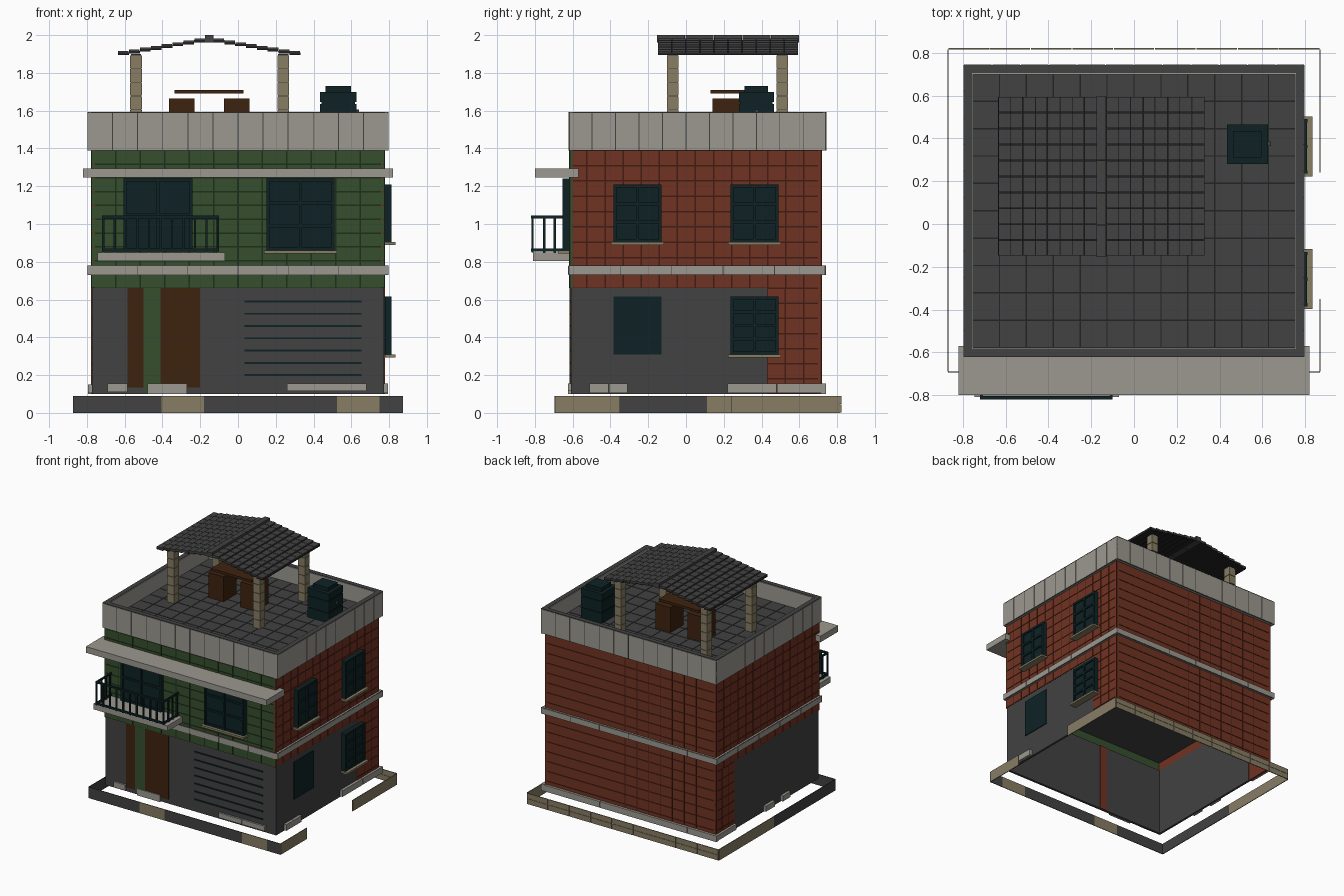
import bpy
import bmesh
from mathutils import Matrix

cube = bpy.data.objects.get("Cube")
if cube:
    bpy.data.objects.remove(cube, do_unlink=True)


def material(name, rgb):
    m = bpy.data.materials.new(name)
    m.use_nodes = True
    m.diffuse_color = (*rgb, 1)
    m.node_tree.nodes["Principled BSDF"].inputs["Base Color"].default_value = (*rgb, 1)
    return m


GREEN = material("green_brick", (.036, .078, .027))
GREEN_JOINT = material("green_joint", (.012, .028, .010))
RED = material("red_brick", (.165, .033, .016))
RED_JOINT = material("red_joint", (.055, .012, .007))
GREY = material("dark_grey", (.054, .054, .055))
GREY_JOINT = material("black_grey", (.016, .016, .017))
CONCRETE = material("pale_concrete", (.33, .315, .275))
TAN = material("tan_stone", (.242, .205, .127))
TEAL = material("dark_teal", (.0045, .0165, .0185))
BROWN = material("brown_wood", (.047, .0165, .0045))


def part(name, boxes):
    """One object from (material, x0, x1, y0, y1, z0, z1) boxes."""
    bm = bmesh.new()
    mats = []
    for mat, *ext in boxes:
        if mat not in mats:
            mats.append(mat)
        lo, hi = ext[0::2], ext[1::2]
        mid = [(a + b) / 2 for a, b in zip(lo, hi)]
        size = [abs(b - a) for a, b in zip(lo, hi)]
        new = bmesh.ops.create_cube(bm, size=1, matrix=Matrix.LocRotScale(mid, None, size))
        for face in {f for v in new["verts"] for f in v.link_faces}:
            face.material_index = mats.index(mat)
    mesh = bpy.data.meshes.new(name)
    bm.to_mesh(mesh)
    bm.free()
    for m in mats:
        mesh.materials.append(m)
    obj = bpy.data.objects.new(name, mesh)
    bpy.context.collection.objects.link(obj)


def slab(mat, axis, d0, d1, u, v):
    """Box lying across an axis; u and v are ranges on the other two axes."""
    ranges = [u, v]
    ranges.insert(axis, (min(d0, d1), max(d0, d1)))
    return (mat, *ranges[0], *ranges[1], *ranges[2])


def split(lo, hi, step):
    n = max(1, round((hi - lo) / step))
    return [(lo + (hi - lo) * i / n, lo + (hi - lo) * (i + 1) / n) for i in range(n)]


def masonry(name, axis, s, pos, u, v, du, dv, mat, joint, gap=.004):
    """Wall slab, recessed joint layer and a grid of raised blocks."""
    boxes = [slab(mat, axis, pos - s * .02, pos - s * .008, u, v),
             slab(joint, axis, pos - s * .008, pos - s * .003, u, v)]
    for a, b in split(*u, du):
        for c, d in split(*v, dv):
            boxes.append(slab(mat, axis, pos - s * .003, pos,
                              (a + gap, b - gap), (c + gap, d - gap)))
    part(name, boxes)


def window(name, axis, s, pos, u, v, depth=.035, rows=3, sill=True):
    """Glass panel with frame, mullion, crossbars and a sill."""
    t, out = .016, pos + s * depth
    mid = sum(u) / 2
    boxes = [slab(TEAL, axis, pos - s * .01, out - s * .012, u, v)]
    for a in (u[0], mid - t / 2, u[1] - t):
        boxes.append(slab(TEAL, axis, pos, out, (a, a + t), v))
    for i in range(rows + 1):
        c = v[0] + (v[1] - v[0] - t) * i / rows
        boxes.append(slab(TEAL, axis, pos, out - s * .002, u, (c, c + t)))
    part(name, boxes)
    if sill:
        part(name + "_sill", [slab(TAN, axis, pos, out + s * .022,
                                   (u[0] - .013, u[1] + .013), (v[0] - .016, v[0]))])


X, F, B = .777, -.62, .72            # wall planes: sides, front, back
Z0, Z1, Z2 = .1, .66, 1.39           # wall bottom, ground panel top, wall top

# Brick walls
masonry("front_upper_wall", 1, -1, F, (-X, X), (Z1, Z2), .13, .072, GREEN, GREEN_JOINT)
masonry("back_wall_left", 1, 1, B, (.05, X), (Z0, Z2), 2, .08, RED, RED_JOINT)
masonry("back_wall_middle", 1, 1, B, (-.6, .05), (Z0, Z2), .115, .08, RED, RED_JOINT)
masonry("back_wall_right", 1, 1, B, (-X, -.6), (Z0, Z2), 2, .08, RED, RED_JOINT)
for s, side, y in ((1, "left", .43), (-1, "right", .48)):
    masonry(side + "_upper_wall", 0, s, s * X, (F, B), (Z1, Z2), .095, .08, RED, RED_JOINT)
    masonry(side + "_lower_brick", 0, s, s * X, (y, B), (Z0, Z1), .095, .08, RED, RED_JOINT)
    part(side + "_lower_panel", [slab(GREY, 0, s * .755, s * .773, (F + .01, y), (Z0, Z1))])

# Ground floor front, doors and shutter
part("front_lower_wall", [(GREY, -.773, .773, F + .01, F + .03, Z0, Z1)])
part("inner_jamb", [(RED, -.22, -.15, F + .03, F + .035, Z0, Z1)])
part("front_doors", [(BROWN, -.585, -.5, F + .003, F + .01, .135, Z1),
                     (GREEN, -.5, -.41, F + .003, F + .01, .115, Z1),
                     (BROWN, -.41, -.2, F + .003, F + .01, .135, Z1)])
part("shutter_slats", [(TEAL, .035, .655, F + .003, F + .01, z, z + .01)
                       for z in (.195 + .065 * i for i in range(7))])
part("ground_ceiling", [(GREY, -X + .02, X - .02, F + .02, B - .02, .73, .75)])

# Belt course around the house
masonry("belt_front", 1, -1, F - .006, (-.797, .797), (.73, .78), .26, .1, CONCRETE, GREY, .002)
masonry("belt_back", 1, 1, .742, (-.797, .797), (.73, .78), .26, .1, CONCRETE, GREY, .002)
for s, side in ((1, "left"), (-1, "right")):
    masonry("belt_" + side, 0, s, s * .797, (F, .74), (.73, .78), .26, .1, CONCRETE, GREY, .002)

# Base blocks at the foot of the walls
blocks = [(CONCRETE, a, b, F - .005, F + .01, c, .155) for a, b, c in
          ((-.69, -.585, .11), (-.48, -.27, .1), (.26, .47, .115), (.472, .68, .115))]
blocks += [(CONCRETE, X - .01, .795, a, b, Z0 + .005, .155)
           for a, b in ((-.51, -.41), (-.408, -.31), (.22, .48), (.482, .74))]
blocks += [(CONCRETE, -.795, -X + .01, a, b, Z0 + .005, .15)
           for a, b in ((-.22, -.12), (-.02, .1), (.48, .74))]
blocks += [(CONCRETE, a + .001, b - .001, B - .005, .74, Z0, .15) for a, b in split(-.795, .795, .26)]
part("base_blocks", blocks)

# Parapet and roof deck
P0, P1, TOP, W = -.622, .745, 1.59, .045
masonry("parapet_front", 1, -1, P0, (-.797, .797), (Z2, TOP), .13, .2, CONCRETE, GREY, .0025)
masonry("parapet_back", 1, 1, P1, (-.797, .797), (Z2, TOP), .13, .2, CONCRETE, GREY, .0025)
for s, side in ((1, "left"), (-1, "right")):
    masonry("parapet_" + side, 0, s, s * .797, (P0, P1), (Z2, TOP), .13, .2,
            CONCRETE, GREY, .0025)
core, cap = [], []
for mat, out, inner, z0, z1, into in ((CONCRETE, .016, W, Z2, TOP, core),
                                      (GREY, .001, W - .006, TOP, TOP + .003, cap)):
    for s in (1, -1):
        into.append(slab(mat, 0, s * (.797 - out), s * (.797 - inner),
                         (P0 + out, P1 - out), (z0, z1)))
    for y, s in ((P0, 1), (P1, -1)):
        into.append(slab(mat, 1, y + s * out, y + s * inner,
                         (-.797 + out, .797 - out), (z0, z1)))
part("parapet_core", core)
part("parapet_cap", cap)
masonry("roof_deck", 2, 1, 1.46, (-.755, .755), (-.578, .702), .13, .13, GREY, GREY_JOINT, .003)

# Front canopy, balcony and railing
part("canopy", [(CONCRETE, -.82, .82, -.8, -.57, 1.245, 1.295)])
part("balcony_slab", [(CONCRETE, -.745, -.07, -.81, F + .005, .805, .85)])
r = .006
rail = [(TEAL, -.72, -.1, -.82, -.805, z, z + .014) for z in (.855, 1.03)]
rail += [(TEAL, x - r, x + r, -.819, -.807, .85, 1.04)
         for x in (-.714 + .0608 * i for i in range(11))]
for x in (-.713, -.107):
    rail += [(TEAL, x - r, x + r, -.82, F, z, z + .014) for z in (.855, 1.03)]
    rail += [(TEAL, x - r, x + r, y - r, y + r, .85, 1.04) for y in (-.75, -.695, -.64)]
part("balcony_railing", rail)

# Windows
window("balcony_door", 1, -1, F, (-.605, -.24), (.855, 1.24), rows=2, sill=False)
window("front_window", 1, -1, F, (.15, .51), (.86, 1.24), rows=3)
for i, u in enumerate(((-.385, -.13), (.235, .49))):
    window("side_upper_window_%d" % i, 0, 1, X, u, (.905, 1.21))
window("side_lower_window", 0, 1, X, (.235, .49), (.31, .615), rows=4)
part("side_lower_shutter", [(TEAL, X - .01, X + .003, -.385, -.13, .31, .615)])

# Low curb around the plot
curb = []
for a, b, m in ((-.87, -.405, GREY), (-.405, -.18, TAN), (-.18, .525, GREY),
                (.525, .75, TAN), (.75, .87, GREY)):
    curb.append((m, a, b, -.695, -.69, 0, .09))
curb += [(TAN, a + .002, b - .002, .815, .822, c + .001, d - .001)
         for a, b in split(-.87, .87, .2) for c, d in split(0, .09, .045)]
for x, spans in ((.87, ((-.69, -.35, TAN), (.24, .815, TAN))),
                 (-.87, ((-.69, .11, GREY), (.11, .815, TAN)))):
    curb += [(m, x - .003, x + .003, a, b, 0, .09) for a, b, m in spans]
part("curb", curb)

# Pergola posts, stacked stones on a dark core
for i, (x, y) in enumerate((x, y) for x in (-.54, .24) for y in (-.07, .51)):
    h = .031
    stones = [(TAN, x - h, x + h, y - h, y + h, a + .002, b - .002)
              for a, b in split(1.46, 1.895, .073)]
    stones.append((GREY, x - h + .004, x + h - .004, y - h + .004, y + h - .004, 1.46, 1.9))
    part("pergola_post_%d" % i, stones)

# Pergola roof: stepped tile courses falling both ways from the ridge
tiles = [(GREY, -.175, -.13, a + .001, b - .001, 1.96, 2.0) for a, b in split(-.155, .6, .15)]
for s in (1, -1):
    for i in range(8):
        x0 = -.1525 + s * (.0225 + .0575 * i)
        x1, z = x0 + s * .0575, 1.981 - .0094 * i
        tiles.append((GREY_JOINT, min(x0, x1), max(x0, x1), -.148, .593, z - .021, z - .008))
        for a, b in split(-.15, .595, .0745):
            tiles.append((GREY, min(x0, x1) + .001, max(x0, x1) - .001,
                          a + .002, b - .002, z - .018, z))
part("pergola_roof", tiles)

# Table with two seats
part("table_top", [(BROWN, -.335, .03, .13, .31, 1.69, 1.71)])
part("seats", [(BROWN, x, x + .135, .14, .31, 1.46, 1.665) for x in (-.365, -.075)])

# Water tank in stacked bands with a lid and outlet
part("water_tank", [(TEAL, .434, .627, .28, .465, 1.46, 1.54),
                    (TEAL, .441, .62, .287, .458, 1.54, 1.55),
                    (TEAL, .434, .627, .28, .465, 1.55, 1.635),
                    (TEAL, .441, .62, .287, .458, 1.635, 1.645),
                    (TEAL, .434, .627, .28, .465, 1.645, 1.7),
                    (TEAL, .463, .597, .31, .435, 1.7, 1.73)])
part("tank_outlet", [(GREY, .62, .64, .365, .385, 1.585, 1.605)])
